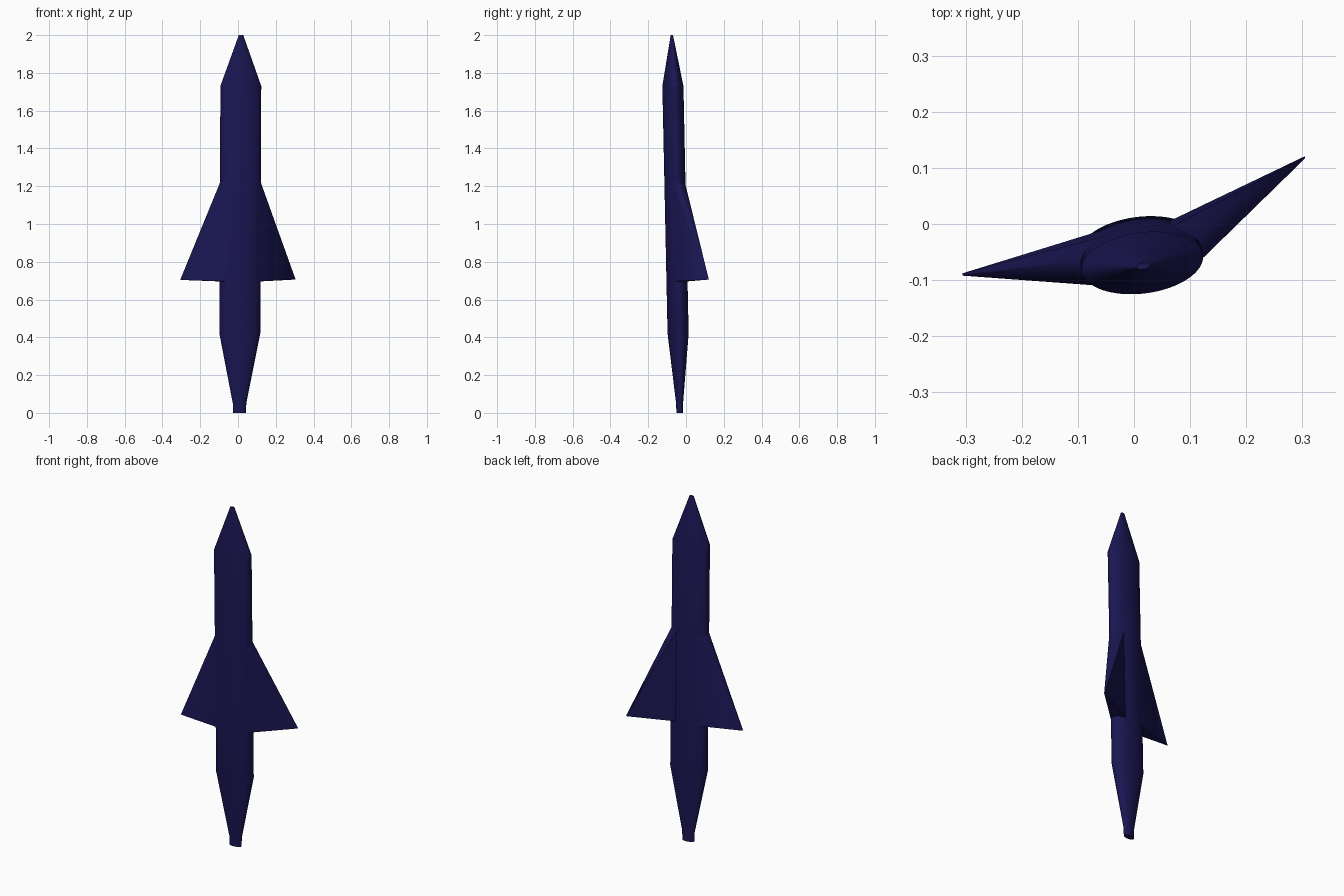
import bpy, bmesh
from math import sin, cos, pi, radians

if "Cube" in bpy.data.objects:
    bpy.data.objects.remove(bpy.data.objects["Cube"])

TILT = radians(7.5)      # roll of the flattened cross-section
A, B = 0.109, 0.0545     # half-width and half-depth of the body
SEG = 64

navy = bpy.data.materials.new("navy")
navy.diffuse_color = (0.01, 0.008, 0.085, 1)
navy.use_nodes = True
navy.node_tree.nodes["Principled BSDF"].inputs["Base Color"].default_value = navy.diffuse_color


def section(z, size, angle):
    """Point on the flattened body section; the axis leans slightly."""
    u, v = A * size * cos(angle), B * size * sin(angle)
    return (0.008 + 0.004 * z + u * cos(TILT) - v * sin(TILT),
            -0.033 - 0.021 * z + u * sin(TILT) + v * cos(TILT), z)


def finish(bm, name):
    bmesh.ops.recalc_face_normals(bm, faces=bm.faces)
    mesh = bpy.data.meshes.new(name)
    bm.to_mesh(mesh)
    bm.free()
    ob = bpy.data.objects.new(name, mesh)
    bpy.context.collection.objects.link(ob)
    mesh.materials.append(navy)
    bpy.ops.object.select_all(action='DESELECT')
    ob.select_set(True)
    bpy.context.view_layer.objects.active = ob
    bpy.ops.object.shade_smooth_by_angle(angle=radians(15))


def loft(name, profile):
    """Closed body through (height, relative size) sections."""
    bm = bmesh.new()
    rings = [[bm.verts.new(section(z, s, 2 * pi * i / SEG)) for i in range(SEG)]
             for z, s in profile]
    for lo, hi in zip(rings, rings[1:]):
        for i in range(SEG):
            j = (i + 1) % SEG
            bm.faces.new((lo[i], lo[j], hi[j], hi[i]))
    bm.faces.new(rings[0])
    bm.faces.new(rings[-1])
    finish(bm, name)


# Body: tail stub, tapered tail, straight barrel, pointed nose
loft("fuselage", [(0, 0.32), (0.05, 0.33), (0.42, 1), (1.73, 1), (2, 0.11)])


def wing(name, middle, tip):
    """Solid fin: hull from the side of the body out to a fine tip."""
    bm = bmesh.new()
    for z in (0.696, 1.22):
        for i in range(17):
            a = middle + radians(-57 + 114 * i / 16)
            bm.verts.new(section(z, 0.997, a))
    x, y, z = tip
    for d in (-0.002, 0.002):
        bm.verts.new((x, y + d, z))
    hull = bmesh.ops.convex_hull(bm, input=bm.verts)
    loose = {g for g in hull["geom_interior"] + hull["geom_unused"]
             if isinstance(g, bmesh.types.BMVert)}
    bmesh.ops.delete(bm, geom=list(loose), context='VERTS')
    finish(bm, name)


# Wings, one on each side
wing("left_wing", pi, (-0.306, -0.09, 0.704))
wing("right_wing", 0, (0.305, 0.119, 0.706))
